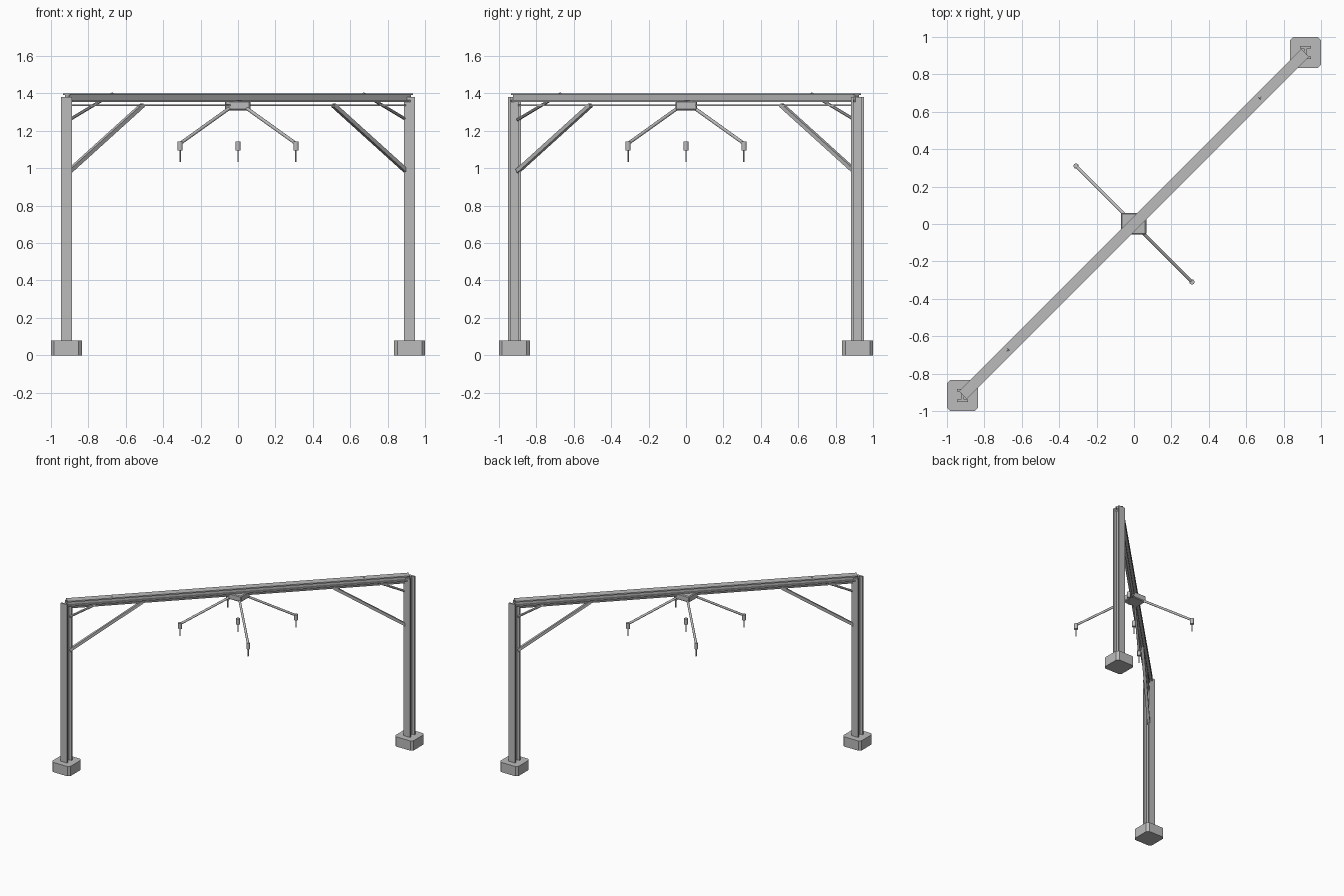
import bpy, bmesh
from math import radians
from mathutils import Vector, Matrix

cube = bpy.data.objects.get("Cube")
if cube:
    bpy.data.objects.remove(cube, do_unlink=True)

GREY = (0.5, 0.5, 0.5, 1)
steel = bpy.data.materials.new("steel_grey")
steel.use_nodes = True
steel.diffuse_color = GREY
steel.node_tree.nodes["Principled BSDF"].inputs["Base Color"].default_value = GREY

POST = 0.917      # post centre along both x and y
POST_TOP = 1.38


def finish(name, bm, matrix, smooth=False):
    bmesh.ops.recalc_face_normals(bm, faces=bm.faces)
    mesh = bpy.data.meshes.new(name)
    bm.to_mesh(mesh)
    bm.free()
    mesh.materials.append(steel)
    ob = bpy.data.objects.new(name, mesh)
    bpy.context.collection.objects.link(ob)
    ob.matrix_world = matrix
    if smooth:
        bpy.ops.object.select_all(action="DESELECT")
        ob.select_set(True)
        bpy.context.view_layer.objects.active = ob
        bpy.ops.object.shade_smooth_by_angle(angle=radians(35))
    return ob


def along(a, b):
    """Matrix placing local z along a-b, centred between them, and the length."""
    a, b = Vector(a), Vector(b)
    rot = (b - a).to_track_quat("Z", "Y").to_matrix().to_4x4()
    return Matrix.Translation((a + b) / 2) @ rot, (b - a).length


def box(name, size, matrix, bevel=0.0, upright_only=False):
    bm = bmesh.new()
    bmesh.ops.create_cube(bm, size=1, matrix=Matrix.Diagonal((*size, 1)))
    if bevel:
        edges = [e for e in bm.edges if not upright_only
                 or abs(e.verts[0].co.z - e.verts[1].co.z) > 0.001]
        bmesh.ops.bevel(bm, geom=edges, offset=bevel, segments=1, affect="EDGES")
    return finish(name, bm, matrix)


def bar(name, a, b, width, height):
    matrix, length = along(a, b)
    return box(name, (width, height, length), matrix)


def rod(name, a, b, radius, sides=16):
    matrix, length = along(a, b)
    bm = bmesh.new()
    bmesh.ops.create_cone(bm, cap_ends=True, segments=sides, radius1=radius,
                          radius2=radius, depth=length)
    return finish(name, bm, matrix, True)


def i_section(name, a, b, width, depth, flange, web, matrix=None):
    """Rolled I-section, flanges at the two ends of local y."""
    placed, length = along(a, b)
    w, d, t = width / 2, depth / 2, web / 2
    quarter = [(w, d), (w, d - flange), (t, d - flange)]
    right = quarter + [(x, -y) for x, y in reversed(quarter)]
    outline = right + [(-x, y) for x, y in reversed(right)]
    bm = bmesh.new()
    face = bm.faces.new([bm.verts.new((x, y, -length / 2)) for x, y in outline])
    new = bmesh.ops.extrude_face_region(bm, geom=[face])["geom"]
    bmesh.ops.translate(bm, vec=(0, 0, length),
                        verts=[v for v in new if isinstance(v, bmesh.types.BMVert)])
    return finish(name, bm, matrix or placed)


# Footings, posts and knee braces at both ends of the diagonal
for s, side in ((1, "left"), (-1, "right")):
    p = s * POST
    box(f"{side}_footing", (0.167, 0.167, 0.08),
        Matrix.Translation((p, p, 0.04)), 0.018, True)
    i_section(f"{side}_post", (p, p, 0.08), (p, p, POST_TOP), 0.06, 0.068, 0.012, 0.014,
              Matrix.Translation((p, p, (0.08 + POST_TOP) / 2)))
    low, high = s * 0.9, s * 0.51
    bar(f"{side}_long_brace", (low, low, 0.985), (high, high, 1.338), 0.022, 0.022)
    high = s * 0.67
    rod(f"{side}_short_brace", (low, low, 1.26), (high, high, 1.398), 0.009, 8)

# Main beam and the slim trolley rail below it
END = 0.915
i_section("main_beam", (-END, -END, 1.378), (END, END, 1.378), 0.057, 0.045, 0.01, 0.03)
bar("trolley_rail", (-0.89, -0.89, 1.337), (0.89, 0.89, 1.337), 0.02, 0.009)

# Trolley hub
box("hub", (0.135, 0.115, 0.05), Matrix.Translation((-0.002, 0.002, 1.335)), 0.006)

# Four spread arms with hanging nozzles, plus a central nozzle
TIP = 0.31
spots = [(x, y) for x in (-TIP, TIP) for y in (-TIP, TIP)]
for i, (x, y) in enumerate(spots + [(0, 0)], 1):
    if x:
        rod(f"arm_{i}", (x * 0.13, y * 0.13, 1.325), (x, y, 1.132), 0.009, 12)
    rod(f"nozzle_body_{i}", (x, y, 1.095), (x, y, 1.142), 0.014)
    rod(f"nozzle_pin_{i}", (x, y, 1.033), (x, y, 1.097), 0.004, 8)
